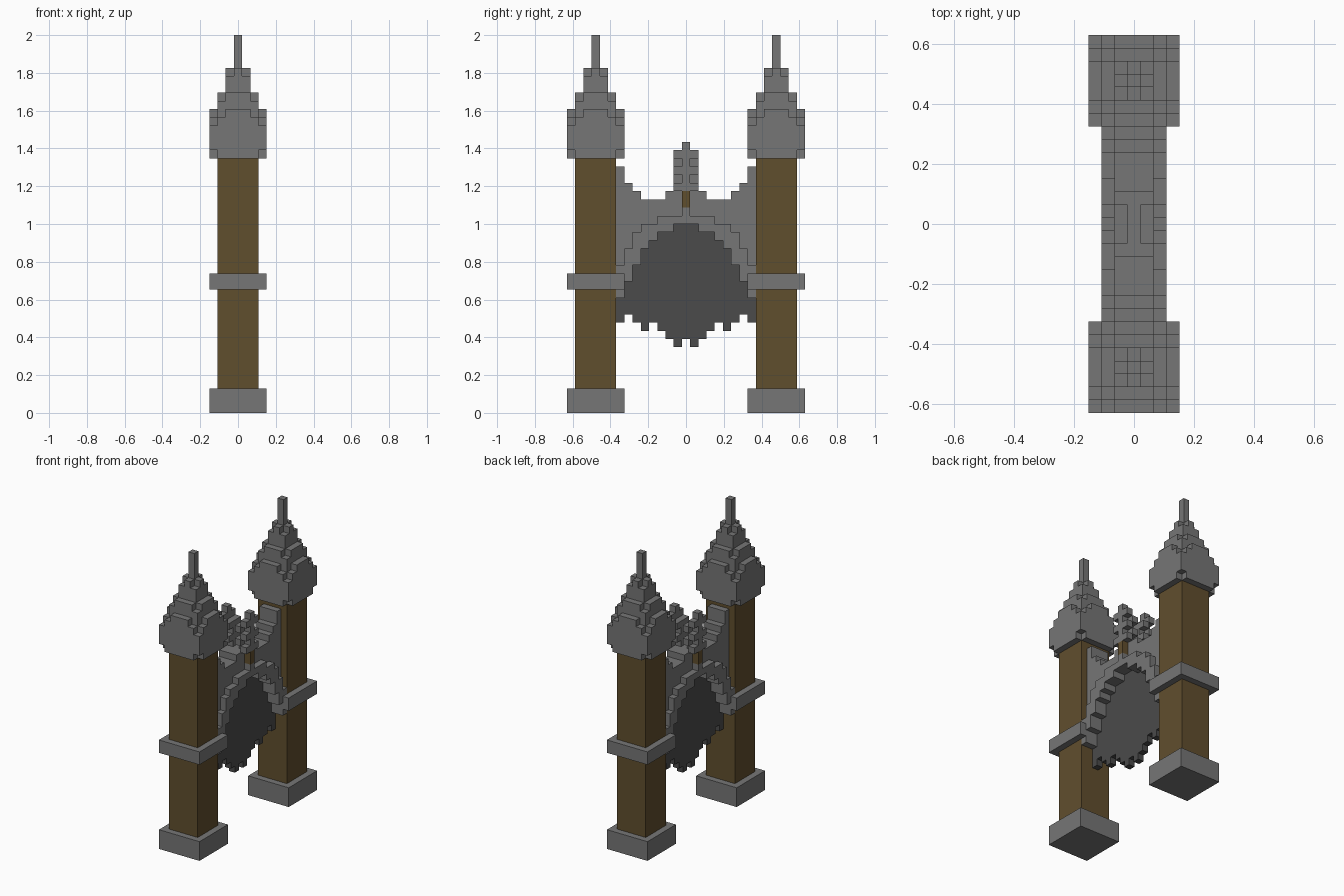
import bpy
import bmesh
from mathutils import Vector

if "Cube" in bpy.data.objects:
    bpy.data.objects.remove(bpy.data.objects["Cube"], do_unlink=True)

U = 2 / 46  # edge length of one block


def material(name, rgb):
    m = bpy.data.materials.new(name)
    m.use_nodes = True
    m.diffuse_color = (*rgb, 1)
    m.node_tree.nodes["Principled BSDF"].inputs["Base Color"].default_value = (*rgb, 1)
    return m


STONE = material("grey stone", (0.18, 0.18, 0.18))
DARK = material("dark panel", (0.07, 0.07, 0.07))
WOOD = material("brown wood", (0.118, 0.077, 0.027))


def box(x, y, z0, z1, rx, ry=None):
    """Block cells centred on column x, y, from row z0 up to z1."""
    ry = rx if ry is None else ry
    return {(i, j, k) for i in range(x - rx, x + rx + 1)
            for j in range(y - ry, y + ry + 1) for k in range(z0, z1)}


def build(name, cells, mat):
    """Skin the outside of a set of block cells."""
    bm = bmesh.new()
    for c in cells:
        for axis in range(3):
            for sign in (-1, 1):
                n = [0, 0, 0]
                n[axis] = sign
                if tuple(a + b for a, b in zip(c, n)) in cells:
                    continue
                normal = Vector(n)
                u = Vector([float(a == (axis + 1) % 3) for a in range(3)])
                v = normal.cross(u)
                mid = Vector(c) + Vector((0, 0, 0.5)) + normal / 2
                quad = [mid + (u * a + v * b) / 2
                        for a, b in ((-1, -1), (1, -1), (1, 1), (-1, 1))]
                bm.faces.new([bm.verts.new(p * U) for p in quad])
    bmesh.ops.remove_doubles(bm, verts=bm.verts, dist=U / 100)
    mesh = bpy.data.meshes.new(name)
    bm.to_mesh(mesh)
    bm.free()
    mesh.materials.append(mat)
    ob = bpy.data.objects.new(name, mesh)
    bpy.context.collection.objects.link(ob)


def layer(y, z, r, cut=0):
    """One square row with stepped corners."""
    return {c for c in box(0, y, z, z + 1, r)
            if abs(c[0]) + abs(c[1] - y) <= 2 * r - cut}


# Two towers: post, base, band and stepped spire
for side, y in (("front", -11), ("back", 11)):
    build(side + "_post", box(0, y, 3, 31, 2), WOOD)
    build(side + "_base", box(0, y, 0, 3, 3), STONE)
    build(side + "_band", box(0, y, 15, 17, 3), STONE)
    spire = box(0, y, 32, 35, 3) | box(0, y, 37, 38, 2)
    spire |= box(0, y, 39, 41, 1) | box(0, y, 42, 46, 0)
    for z, r, cut in ((31, 3, 1), (35, 3, 1), (36, 3, 2), (38, 2, 1), (41, 1, 1)):
        spire |= layer(y, z, r, cut)
    build(side + "_spire", spire, STONE)

# Heights per column, counted outward from the middle
panel_low = (9, 8, 9, 10, 11, 10, 11, 12, 11)
arch_low = (23, 23, 22, 22, 21, 20, 18, 16, 14)
arch_high = (25, 24, 24, 24, 23, 23, 22, 20, 18)
wall_high = (27, 27, 27, 26, 26, 26, 27, 28, 30)

panel, arch, wall = set(), set(), set()
for y in range(-8, 9):
    d = abs(y)
    panel |= box(0, y, panel_low[d], arch_low[d], 0)
    arch |= box(0, y, arch_low[d], arch_high[d], 2, 0)
    wall |= box(0, y, arch_high[d], wall_high[d], 1, 0)
build("hanging_panel", panel, DARK)
build("arch_trim", arch, STONE)
build("upper_wall", wall, STONE)

# Finials above the keystone on both faces
for side, s in (("left", 1), ("right", -1)):
    build(side + "_keystone", box(2 * s, 0, 25, 27, 0), WOOD)
    finial = box(2 * s, 0, 27, 33, 0)
    for z in (27, 29, 31):
        finial |= box(2 * s, 0, z, z + 1, 0, 1)
    for z in (28, 30):
        finial |= box(s, 0, z, z + 1, 0, 1)
    finial |= box(s, 0, 27, 31, 0)
    build(side + "_finial", finial, STONE)
